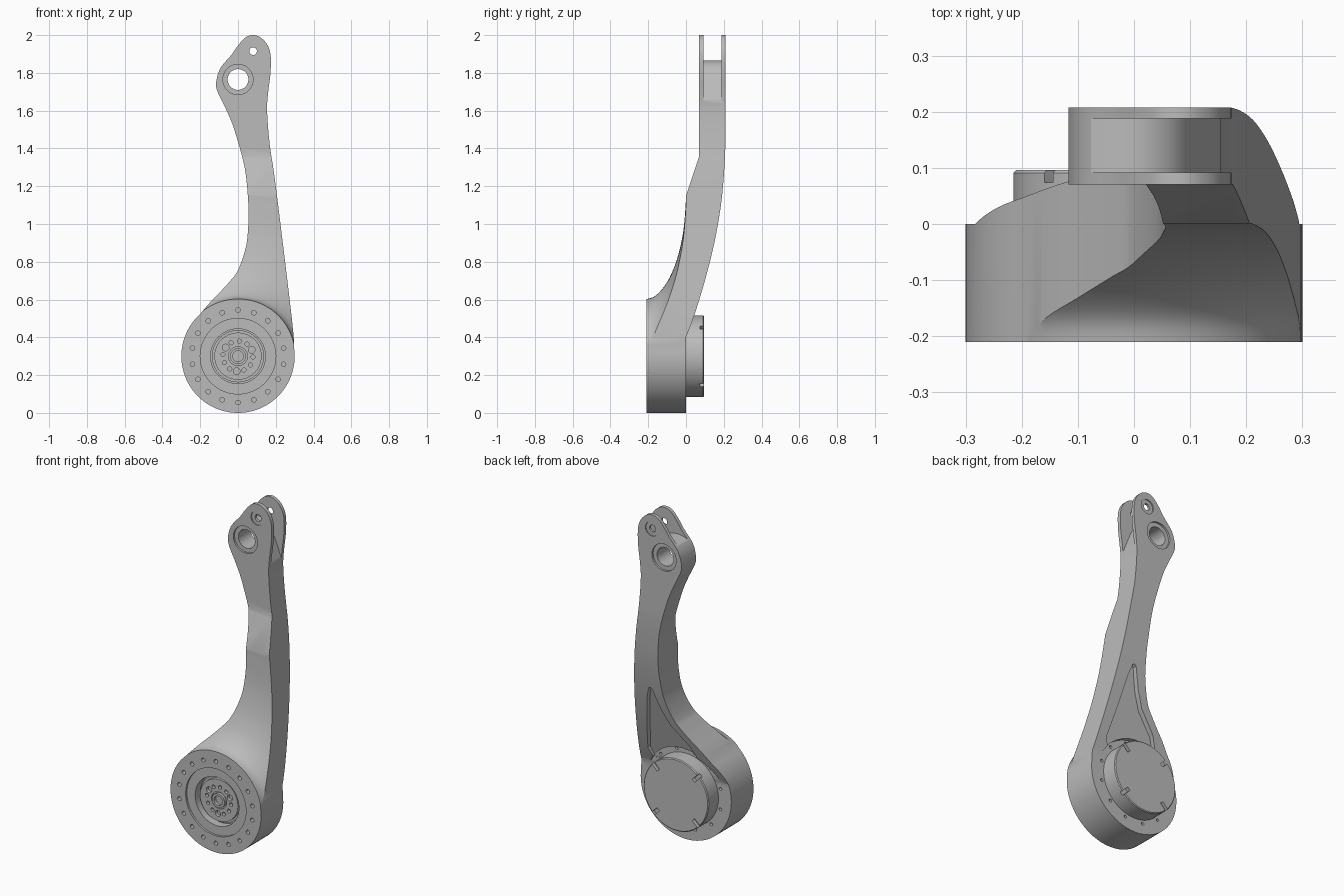
import bpy, bmesh, math
from math import cos, sin, pi, radians

cube = bpy.data.objects.get("Cube")
if cube:
    bpy.data.objects.remove(cube, do_unlink=True)

grey = bpy.data.materials.new("machined_grey")
grey.use_nodes = True
grey.diffuse_color = (0.5, 0.5, 0.5, 1)
grey.node_tree.nodes["Principled BSDF"].inputs["Base Color"].default_value = (0.5, 0.5, 0.5, 1)

HUB = 0.3      # height of the motor axis
FRONT = -0.21  # front plane of the motor housing


def add_prism(bm, points, y0, y1):
    """Extrude an x-z outline along y; y0 may be a function of z."""
    floor = y0 if callable(y0) else (lambda z: y0)
    a = [bm.verts.new((x, floor(z), z)) for x, z in points]
    b = [bm.verts.new((x, y1, z)) for x, z in points]
    n = len(points)
    bm.faces.new(a)
    bm.faces.new(b[::-1])
    for i in range(n):
        j = (i + 1) % n
        bm.faces.new((a[j], a[i], b[i], b[j]))


def circle(x, z, r, n=64):
    return [(x + r * cos(2 * pi * i / n), z + r * sin(2 * pi * i / n)) for i in range(n)]


def polar(r, degrees):
    return r * cos(radians(degrees)), HUB + r * sin(radians(degrees))


def finish(name, bm):
    bmesh.ops.recalc_face_normals(bm, faces=bm.faces)
    mesh = bpy.data.meshes.new(name)
    bm.to_mesh(mesh)
    bm.free()
    ob = bpy.data.objects.new(name, mesh)
    bpy.context.collection.objects.link(ob)
    mesh.materials.append(grey)
    return ob


def prisms(name, *parts):
    bm = bmesh.new()
    for points, y0, y1 in parts:
        add_prism(bm, points, y0, y1)
    return finish(name, bm)


def lathe(name, profile, n=128):
    """Revolve a closed (radius, y) profile about the motor axis."""
    bm = bmesh.new()
    rings = [[bm.verts.new((x, y, z)) for r, y in profile]
             for x, z in (polar(1, 0),) * 0 or [(0, 0)] * 0] or []
    for i in range(n):
        t = 2 * pi * i / n
        rings.append([bm.verts.new((r * cos(t), y, HUB + r * sin(t))) for r, y in profile])
    m = len(profile)
    for i in range(n):
        a, b = rings[i], rings[(i + 1) % n]
        for k in range(m):
            bm.faces.new((a[k], a[(k + 1) % m], b[(k + 1) % m], b[k]))
    return finish(name, bm)


def boolean(ob, cutter, operation="DIFFERENCE"):
    mod = ob.modifiers.new("cut", "BOOLEAN")
    mod.operation, mod.object, mod.solver = operation, cutter, "EXACT"
    bpy.context.view_layer.update()
    graph = bpy.context.evaluated_depsgraph_get()
    mesh = bpy.data.meshes.new_from_object(ob.evaluated_get(graph))
    ob.modifiers.clear()
    ob.data = mesh
    bpy.data.objects.remove(cutter, do_unlink=True)


def spline(pts, steps=4):
    """Smooth curve through the points."""
    out = []
    for i in range(len(pts) - 1):
        p = [pts[max(i - 1, 0)], pts[i], pts[i + 1], pts[min(i + 2, len(pts) - 1)]]
        for s in range(steps):
            t = s / steps
            out.append(tuple(0.5 * (2 * b + (c - a) * t + (2 * a - 5 * b + 4 * c - d) * t * t
                                    + (3 * b - a - 3 * c + d) * t ** 3)
                             for a, b, c, d in zip(*p)))
    return out + [pts[-1]]


# Arm outline: housing circle below, straight outer side, two lobes on top, curved inner side
arm_edge = spline([polar(0.3, 8), (.285, .5), (.2, 1.2), (.168, 1.42), (.154, 1.6), (.16, 1.7),
                   (.172, 1.8), (.172, 1.9), (.15, 1.957), (.115, 1.99), (.08, 2.0), (.04, 1.988),
                   (0, 1.945), (-.035, 1.895), (-.09, 1.83), (-.112, 1.77), (-.112, 1.71),
                   (-.06, 1.6), (-.02, 1.5), (.035, 1.3), (.055, 1.1), (.053, .97), (.04, .87),
                   (0, .755), (-.04, .7), (-.09, .645), (-.148, .585), polar(0.3, 132)])
housing_edge = [polar(0.3, 132 + d) for d in range(4, 236, 4)]
arm = prisms("arm", (arm_edge + housing_edge, -0.21, 0.3))

# Side profile: stepped front, curved back
back = spline([(0, .4), (.045, .52), (.1, .7), (.15, .9), (.185, 1.1), (.202, 1.28), (.208, 1.4)])
side = [(-.3, -.1), (0, -.1)] + back + [(.208, 2.1), (.07, 2.1), (.07, 1.36), (0, 1.15), (-.3, 1.15)]
bm = bmesh.new()
ends = [[bm.verts.new((x, y, z)) for y, z in side] for x in (-0.5, 0.5)]
bm.faces.new(ends[0])
bm.faces.new(ends[1][::-1])
for i in range(len(side)):
    j = (i + 1) % len(side)
    bm.faces.new((ends[0][i], ends[0][j], ends[1][j], ends[1][i]))
boolean(arm, finish("side_profile", bm), "INTERSECT")

# Round fillet between the housing face and the arm
fillet = spline([(.302, -.215), (.31, -.18), (.33, -.15), (.37, -.115), (.42, -.085), (.5, -.052),
                 (.6, -.026), (.7, -.01), (.85, .001)])
boolean(arm, lathe("fillet_cutter", fillet + [(1.1, .001), (1.1, -.4), (.302, -.4)]))

# Back clearance around the motor and the tapered pocket above it
boolean(arm, prisms("motor_clearance", (circle(0, HUB, 0.255), 0.002, 0.5)))
pocket = [(-.13, .48), (-.075, .6), (.03, .71), (.075, .8), (.105, .89), (.115, .925), (.128, .935),
          (.14, .925), (.16, .86), (.225, .5), (.2, .44)]
boolean(arm, prisms("pocket_cutter", (pocket, lambda z: 0.002 + (z - 0.45) * 0.27, 0.5)))

# Fork slot, running down around the main eye to the outer edge
slot = spline([(-.14, 1.815), (-.06, 1.855), (0, 1.865), (.05, 1.85), (.09, 1.81), (.125, 1.73),
               (.157, 1.65)]) + [(.25, 1.6), (.4, 1.6), (.4, 2.1), (-.14, 2.1)]
boolean(arm, prisms("slot_cutter", (slot, 0.092, 0.188)))

# Eyes with shallow counterbores on both faces
for x, z, hole, bore, depth in ((0, 1.765, .055, .08, .012), (.08, 1.915, .02, .043, .006)):
    boolean(arm, prisms("eye_cutter", (circle(x, z, hole), -0.2, 0.5)))
    boolean(arm, prisms("bore_cutter", (circle(x, z, bore), -0.1, 0.07 + depth),
                        (circle(x, z, bore), 0.208 - depth, 0.5)))

# Housing face: stepped recess and ring of bolt holes, with smaller holes on the back
boolean(arm, prisms("recess_cutter", (circle(0, HUB, 0.2), -0.5, FRONT + 0.012)))
boolean(arm, prisms("hub_cutter", (circle(0, HUB, 0.145), -0.5, FRONT + 0.06)))
holes = [(circle(*polar(0.245, 10 + 20 * i), 0.012, 16), -0.5, FRONT + 0.05) for i in range(18)]
holes += [(circle(*polar(0.236, 15 + 30 * i), 0.009, 16), -0.04, 0.03) for i in range(12)]
boolean(arm, prisms("bolt_hole_cutter", *holes))

# Output hub with its bolt circle and centre bush
hub_ring = prisms("hub_ring", (circle(0, HUB, 0.138), FRONT + 0.05, FRONT + 0.075))
hub = prisms("output_hub", (circle(0, HUB, 0.125), FRONT + 0.03, FRONT + 0.08))
cuts = [(circle(*polar(0.08, 25 + 120 * i), 0.018, 20), -0.5, FRONT + 0.05) for i in range(3)]
cuts += [(circle(*polar(0.08, 25 + 120 * i + d), 0.011, 16), -0.5, FRONT + 0.05)
         for i in range(3) for d in (-28, 28, 60)]
cuts.append((circle(0, HUB, 0.05), -0.5, FRONT + 0.04))
boolean(hub, prisms("hub_hole_cutter", *cuts))
bush = lathe("centre_bush", [(.028, FRONT + .022), (.042, FRONT + .022),
                             (.042, FRONT + .06), (.028, FRONT + .06)], 48)

# Motor cover on the back, chamfered, with four rim notches
cover = prisms("motor_cover", (circle(0, HUB, 0.215, 96), -0.02, 0.096))
boolean(cover, lathe("chamfer_cutter", [(.21, .1), (.21, .096), (.216, .09), (.23, .09), (.23, .1)], 96))
notches = []
for i in range(4):
    a = 45 + 90 * i
    w = 0.011
    ux, uz = cos(radians(a)), sin(radians(a))
    notches.append(([(r * ux - s * uz, HUB + r * uz + s * ux)
                     for r, s in ((.165, -w), (.25, -w), (.25, w), (.165, w))], 0.074, 0.2))
boolean(cover, prisms("notch_cutter", *notches))

bpy.ops.object.select_all(action="DESELECT")
for ob in (arm, hub_ring, hub, bush, cover):
    ob.select_set(True)
bpy.context.view_layer.objects.active = arm
bpy.ops.object.shade_smooth_by_angle(angle=radians(25))
